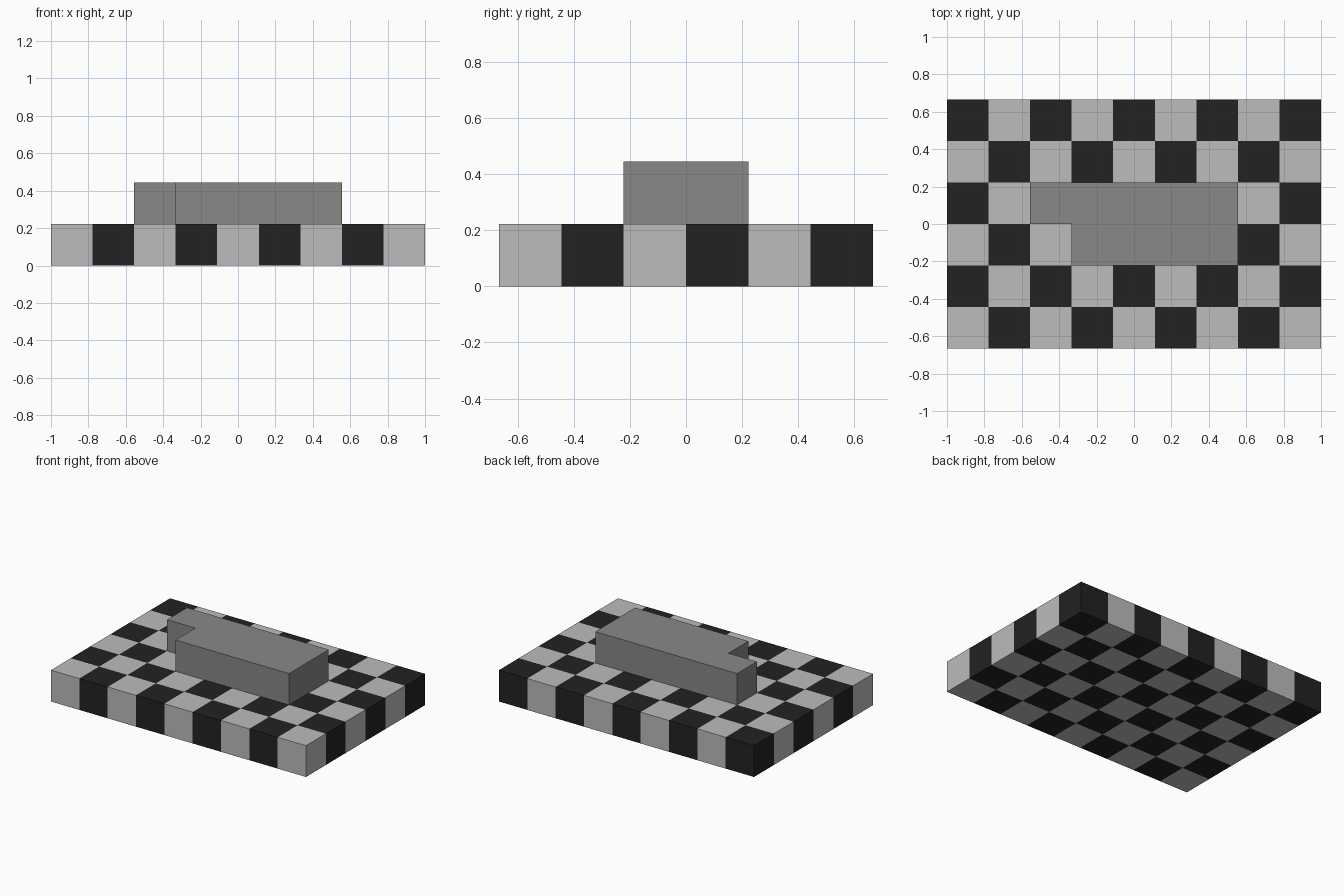
import bpy
import bmesh
from math import floor
from mathutils import Vector

COLS, ROWS = 9, 6
CELL = 2 / COLS

default = bpy.data.objects.get("Cube")
if default:
    bpy.data.objects.remove(default, do_unlink=True)


def make_material(name, value):
    mat = bpy.data.materials.new(name)
    mat.use_nodes = True
    colour = (*value, 1)
    mat.diffuse_color = colour
    mat.node_tree.nodes["Principled BSDF"].inputs["Base Color"].default_value = colour
    return mat


light = make_material("light grey", (0.495, 0.507, 0.5))
dark = make_material("near black", (0.016, 0.016, 0.016))
mid = make_material("mid grey", (0.246, 0.246, 0.246))


def finish(name, bm, materials):
    bmesh.ops.recalc_face_normals(bm, faces=bm.faces[:])
    mesh = bpy.data.meshes.new(name)
    bm.to_mesh(mesh)
    bm.free()
    for mat in materials:
        mesh.materials.append(mat)
    obj = bpy.data.objects.new(name, mesh)
    bpy.context.scene.collection.objects.link(obj)
    return obj


def raise_faces(bm, height):
    """Turn flat faces into a closed slab."""
    result = bmesh.ops.extrude_face_region(bm, geom=bm.faces[:], use_keep_orig=True)
    verts = [g for g in result["geom"] if isinstance(g, bmesh.types.BMVert)]
    bmesh.ops.translate(bm, verts=verts, vec=(0, 0, height))


# Chequered base: one face per square, sides included
bm = bmesh.new()
bmesh.ops.create_grid(bm, x_segments=COLS, y_segments=ROWS, size=1)
bmesh.ops.scale(bm, vec=(1, ROWS / COLS, 1), verts=bm.verts[:])
raise_faces(bm, CELL)
base = finish("chequered_base", bm, [light, dark])

# Each face takes the colour of the cell just inside it
for face in base.data.polygons:
    inside = face.center - face.normal * CELL / 2
    column = floor(inside.x / CELL + COLS / 2)
    row = floor(inside.y / CELL + ROWS / 2)
    face.material_index = (column + row) % 2

# Raised block with a notched front corner, outlined in cell units
outline = [(-1.5, -1), (2.5, -1), (2.5, 1), (-2.5, 1), (-2.5, 0), (-1.5, 0)]
bm = bmesh.new()
bm.faces.new([bm.verts.new(Vector((x, y, 1)) * CELL) for x, y in outline])
raise_faces(bm, CELL)
finish("raised_block", bm, [mid])
